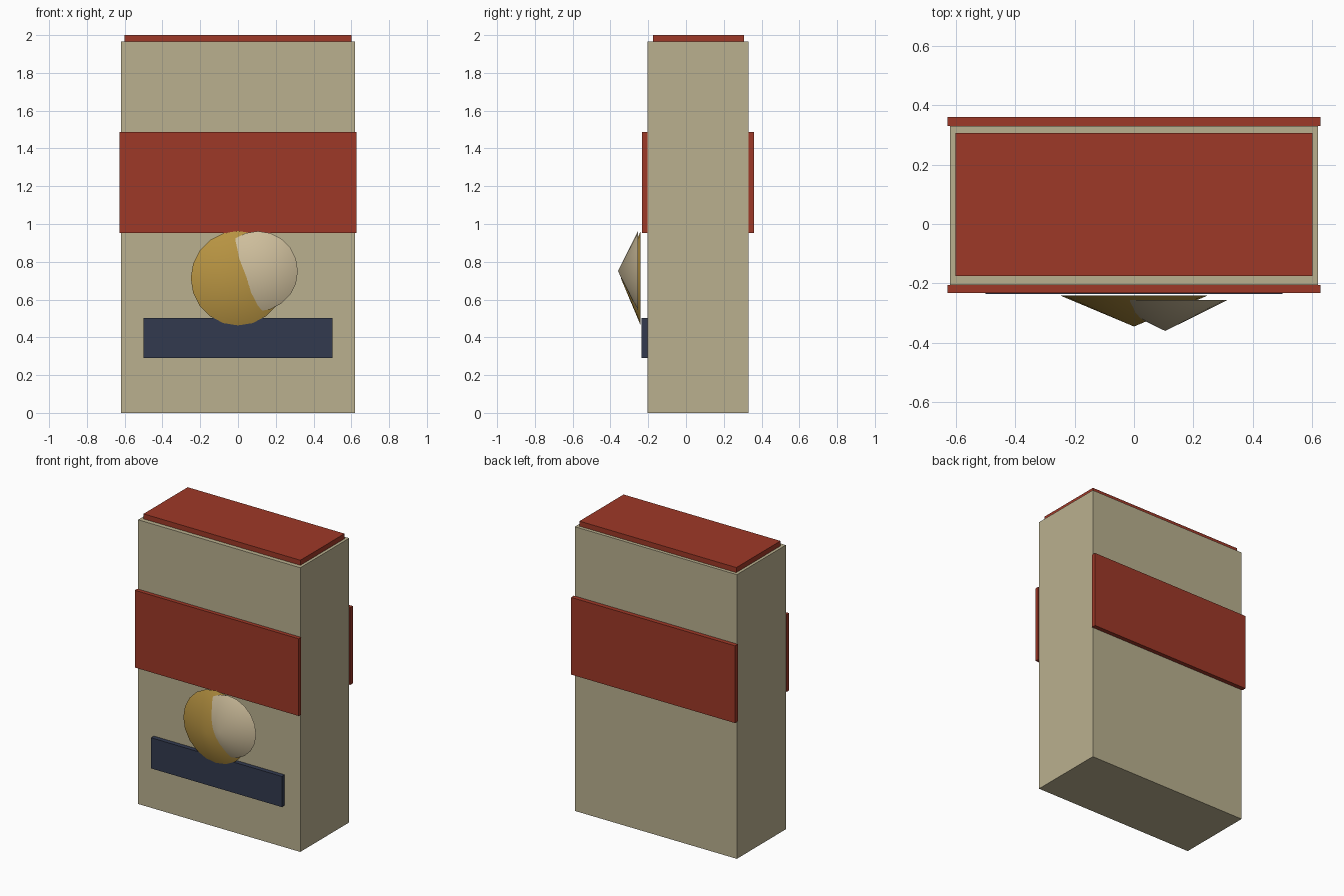
import bpy
import math

if "Cube" in bpy.data.objects:
    bpy.data.objects.remove(bpy.data.objects["Cube"], do_unlink=True)


def linear(c):
    c /= 255
    return c / 12.92 if c <= 0.04045 else ((c + 0.055) / 1.055) ** 2.4


def material(name, *rgb):
    mat = bpy.data.materials.new(name)
    mat.use_nodes = True
    color = [linear(c) for c in rgb] + [1]
    mat.diffuse_color = color
    mat.node_tree.nodes["Principled BSDF"].inputs["Base Color"].default_value = color
    return mat


def box(name, mat, x, y, z):
    """Box spanning the (low, high) pairs on each axis."""
    spans = (x, y, z)
    bpy.ops.mesh.primitive_cube_add(size=1, location=[(a + b) / 2 for a, b in spans])
    obj = bpy.context.object
    obj.name = name
    obj.scale = [b - a for a, b in spans]
    bpy.ops.object.transform_apply(location=False, rotation=False, scale=True)
    obj.data.materials.append(mat)


def disc_cone(name, mat, x, z, radius, base_y, tip_y):
    """Shallow cone pointing to the front."""
    bpy.ops.mesh.primitive_cone_add(
        vertices=20, radius1=radius, depth=base_y - tip_y,
        location=(x, (base_y + tip_y) / 2, z), rotation=(math.pi / 2, 0, 0))
    obj = bpy.context.object
    obj.name = name
    obj.data.materials.append(mat)
    bpy.ops.object.shade_smooth_by_angle(angle=math.radians(40))


beige = material("beige card", 186, 176, 143)
red = material("brick red", 158, 56, 39)
navy = material("dark navy", 50, 58, 79)
gold = material("gold", 184, 148, 66)
cream = material("cream", 206, 190, 156)

# Main carton and its lid
box("carton", beige, (-0.62, 0.62), (-0.205, 0.33), (0, 1.965))
box("lid", red, (-0.6, 0.6), (-0.175, 0.307), (1.965, 2))

# Bands on the front and back
for name, y in (("front_band", (-0.232, -0.205)), ("back_band", (0.33, 0.36))):
    box(name, red, (-0.627, 0.627), y, (0.952, 1.486))

# Label plate and the two overlapping cones above it
box("label_plate", navy, (-0.5, 0.5), (-0.236, -0.205), (0.29, 0.502))
disc_cone("gold_cone", gold, 0, 0.713, 0.25, -0.24, -0.345)
disc_cone("cream_cone", cream, 0.105, 0.75, 0.212, -0.255, -0.36)
